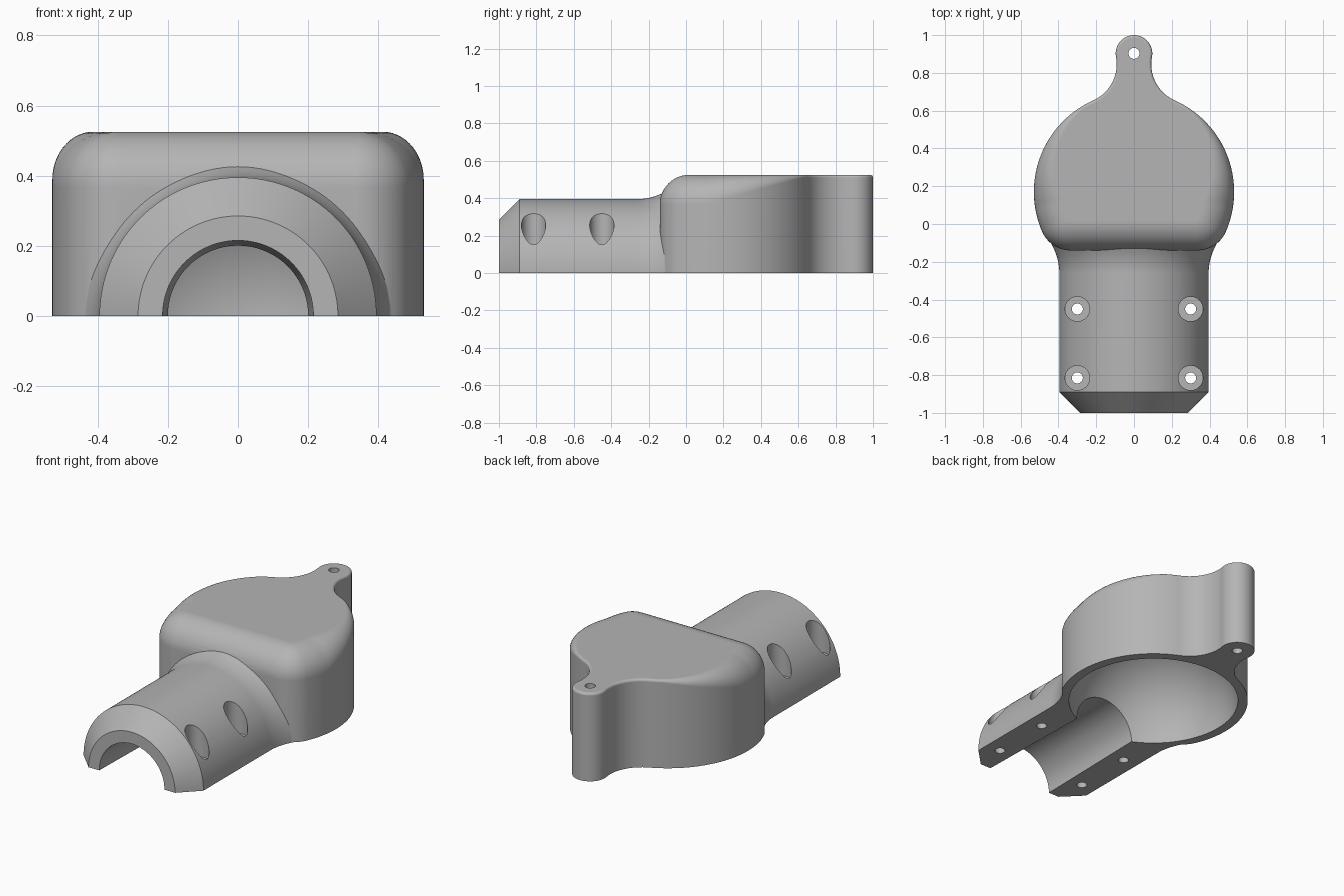
import bpy, bmesh, math
from math import sin, cos, pi, atan2, sqrt, hypot
from mathutils import Matrix, Vector

if "Cube" in bpy.data.objects:
    bpy.data.objects.remove(bpy.data.objects["Cube"])

grey = bpy.data.materials.new("plain grey")
grey.use_nodes = True
grey.diffuse_color = (0.46, 0.46, 0.46, 1)
grey.node_tree.nodes["Principled BSDF"].inputs["Base Color"].default_value = grey.diffuse_color


def make(name, bm):
    bmesh.ops.recalc_face_normals(bm, faces=bm.faces)
    mesh = bpy.data.meshes.new(name)
    bm.to_mesh(mesh)
    bm.free()
    mesh.materials.append(grey)
    obj = bpy.data.objects.new(name, mesh)
    bpy.context.collection.objects.link(obj)
    return obj


def revolve(name, profile, steps=128):
    """Spin (radius, y) points around the y axis."""
    bm = bmesh.new()
    verts = [bm.verts.new((r, y, 0)) for r, y in profile]
    edges = [bm.edges.new(pair) for pair in zip(verts, verts[1:])]
    bmesh.ops.spin(bm, geom=verts + edges, cent=(0, 0, 0), axis=(0, 1, 0),
                   angle=2 * pi, steps=steps)
    bmesh.ops.remove_doubles(bm, verts=bm.verts, dist=0.0001)
    return make(name, bm)


def cylinder(name, x, y, radius, low, high):
    bm = bmesh.new()
    bmesh.ops.create_cone(bm, cap_ends=True, segments=40, radius1=radius, radius2=radius,
                          depth=high - low,
                          matrix=Matrix.Translation((x, y, (low + high) / 2)))
    return make(name, bm)


def arc(cx, cy, r, a0, a1, n):
    return [(cx + r * cos(a0 + (a1 - a0) * i / n), cy + r * sin(a0 + (a1 - a0) * i / n))
            for i in range(n)]


# Plan outline of the housing: round body, flat front, blended lug at the back
BODY_Y, BODY_R = 0.17, 0.53
LUG_Y, LUG_R = 0.903, 0.097
BLEND_R, CORNER_R, FRONT_Y, TOP = 0.21, 0.165, -0.14, 0.525

corner_y = FRONT_Y + CORNER_R
corner_x = sqrt((BODY_R - CORNER_R) ** 2 - (corner_y - BODY_Y) ** 2)
span = LUG_Y - BODY_Y
d1, d2 = BODY_R + BLEND_R, LUG_R + BLEND_R
along = (span ** 2 + d1 ** 2 - d2 ** 2) / (2 * span)
blend_x, blend_y = sqrt(d1 ** 2 - along ** 2), BODY_Y + along
a_corner = atan2(corner_y - BODY_Y, corner_x)
a_body = atan2(along, blend_x)
a_lug = atan2(blend_y - LUG_Y, blend_x)

half = arc(corner_x, corner_y, CORNER_R, -pi / 2, a_corner, 14)
half += arc(0, BODY_Y, BODY_R, a_corner, a_body, 44)
half += arc(blend_x, blend_y, BLEND_R, a_body - pi, a_lug - pi, 16)
half += arc(0, LUG_Y, LUG_R, a_lug, pi / 2, 16)
outline = half + [(0, LUG_Y + LUG_R)] + [(-x, y) for x, y in reversed(half)]


def inward(i):
    """Mitred inward direction at an outline point."""
    p = [Vector(outline[(i + k) % len(outline)]) for k in (-1, 0, 1)]
    e1, e2 = (p[1] - p[0]).normalized(), (p[2] - p[1]).normalized()
    n1, n2 = Vector((-e1.y, e1.x)), Vector((-e2.y, e2.x))
    return (n1 + n2) / (1 + n1.dot(n2))


def round_radius(y):
    """Top rounding: wide at the front, nearly sharp at the lug."""
    t = min(max((y - 0.1) / 0.52, 0), 1)
    return 0.158 + (0.015 - 0.158) * t


# Housing: stacked rings with a variable rounded top edge
bm = bmesh.new()
rings = [[bm.verts.new((x, y, -0.1)) for x, y in outline]]
STEPS = 12
for s in range(STEPS + 1):
    a = s / STEPS * pi / 2
    ring = []
    for i, (x, y) in enumerate(outline):
        r = round_radius(y)
        d = inward(i) * r * (1 - cos(a))
        ring.append(bm.verts.new((x + d.x, y + d.y, TOP - r + r * sin(a))))
    rings.append(ring)
count = len(outline)
for low, high in zip(rings, rings[1:]):
    for i in range(count):
        j = (i + 1) % count
        bm.faces.new((low[i], low[j], high[j], high[i]))
bm.faces.new(rings[0][::-1])
bm.faces.new(rings[-1])
housing = make("half_housing", bm)

# Tube with chamfered mouth and a flare where it meets the body
TUBE_R = 0.395
flare = [(TUBE_R + 0.045 * (i / 10) ** 2, -0.26 + 0.016 * i) for i in range(11)]
tube = revolve("tube", [(0, -1), (0.285, -1), (TUBE_R, -0.89)] + flare + [(0, -0.1)])

# Cutters: flat base, spherical chamber, tapered bore, screw holes
bm = bmesh.new()
bmesh.ops.create_cube(bm, size=3, matrix=Matrix.Translation((0, 0, -1.5)))
base = make("base_cutter", bm)
CAVITY_R = 0.475
chamber = revolve("chamber_cutter", [(CAVITY_R * sin(pi * i / 48), BODY_Y - CAVITY_R * cos(pi * i / 48))
                                     for i in range(49)])
bore = revolve("bore_cutter", [(0, -1.05), (0.216, -1.05), (0.195, 0), (0, 0)])
cutters = [chamber, bore, cylinder("lug_hole", 0, LUG_Y, 0.029, -0.3, 1)]
for side in (-1, 1):
    for y in (-0.45, -0.815):
        cutters.append(cylinder("screw_hole", side * 0.3, y, 0.029, -0.3, 1))
        cutters.append(cylinder("screw_recess", side * 0.3, y, 0.065, 0.12, 1))
cutters.append(base)

# Apply the union and the cuts
bpy.context.view_layer.objects.active = housing
housing.select_set(True)
for tool in [tube] + cutters:
    mod = housing.modifiers.new("cut", "BOOLEAN")
    mod.operation = "UNION" if tool is tube else "DIFFERENCE"
    mod.solver = "EXACT"
    mod.object = tool
    bpy.ops.object.modifier_apply(modifier=mod.name)
    bpy.data.objects.remove(tool)

# Smooth curved faces, keep hard edges
for obj in bpy.context.selected_objects:
    obj.select_set(obj is housing)
bpy.ops.object.shade_smooth_by_angle(angle=math.radians(28))
weighted = housing.modifiers.new("clean shading", "WEIGHTED_NORMAL")
weighted.keep_sharp = True
